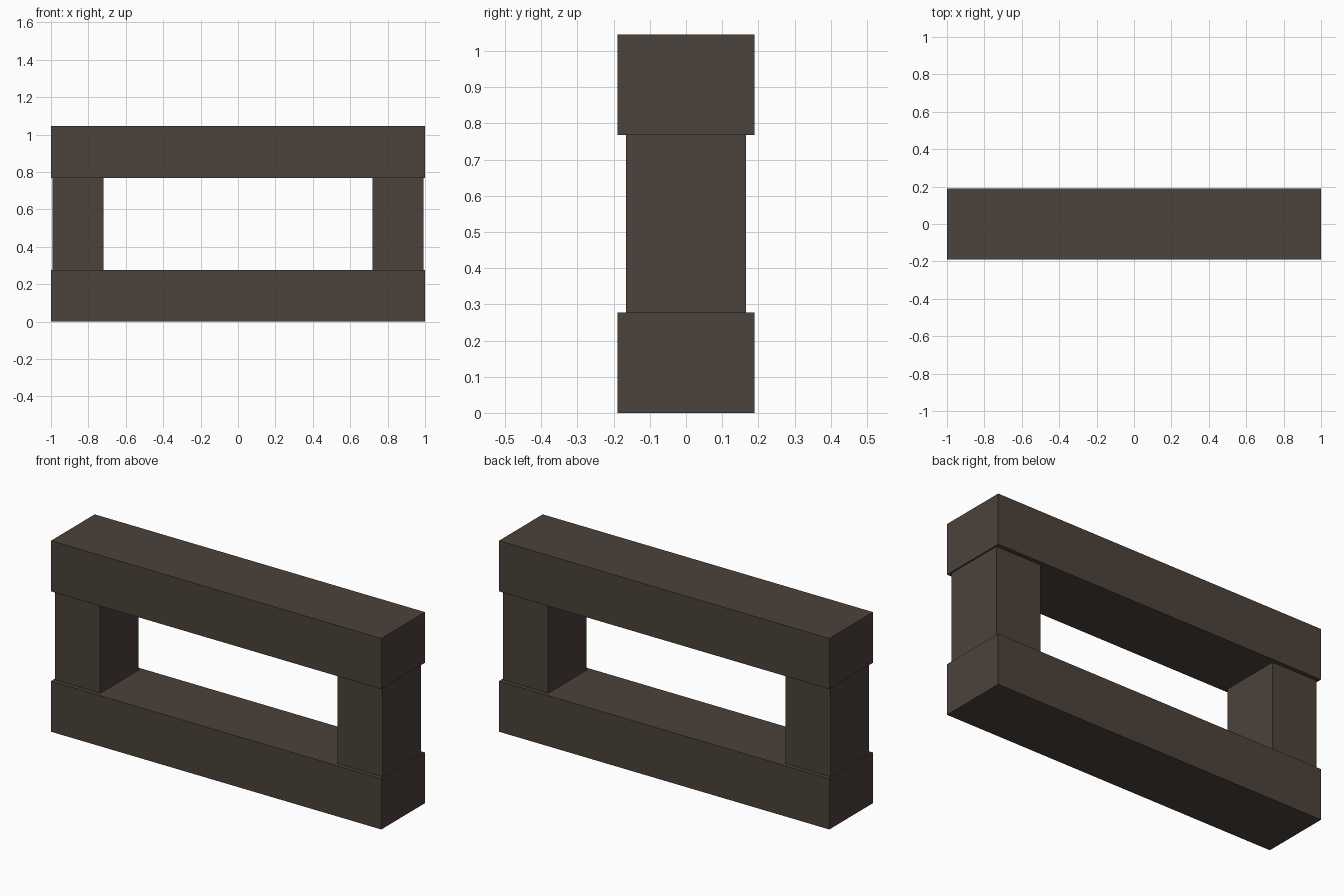
import bpy

cube = bpy.data.objects.get("Cube")
if cube:
    bpy.data.objects.remove(cube, do_unlink=True)

# Dark brown timber
COLOUR = (0.072, 0.054, 0.043, 1)
timber = bpy.data.materials.new("dark_brown_timber")
timber.use_nodes = True
timber.diffuse_color = COLOUR
timber.node_tree.nodes["Principled BSDF"].inputs["Base Color"].default_value = COLOUR

HEIGHT = 1.045
BEAM = 0.277
DEPTH = 0.378


def block(name, centre, size):
    bpy.ops.mesh.primitive_cube_add(size=1, location=centre)
    obj = bpy.context.object
    obj.name = obj.data.name = name
    obj.scale = size
    bpy.ops.object.transform_apply(location=False, rotation=False, scale=True)
    obj.data.materials.append(timber)


# Full-width horizontal beams
block("bottom_beam", (0, 0, BEAM / 2), (2, DEPTH, BEAM))
block("top_beam", (0, 0, HEIGHT - BEAM / 2), (2, DEPTH, BEAM))

# Slightly thinner end posts between the beams
for side, name in ((1, "left_post"), (-1, "right_post")):
    block(name, (side * 0.855, 0, HEIGHT / 2), (0.274, 0.333, HEIGHT - 2 * BEAM))
